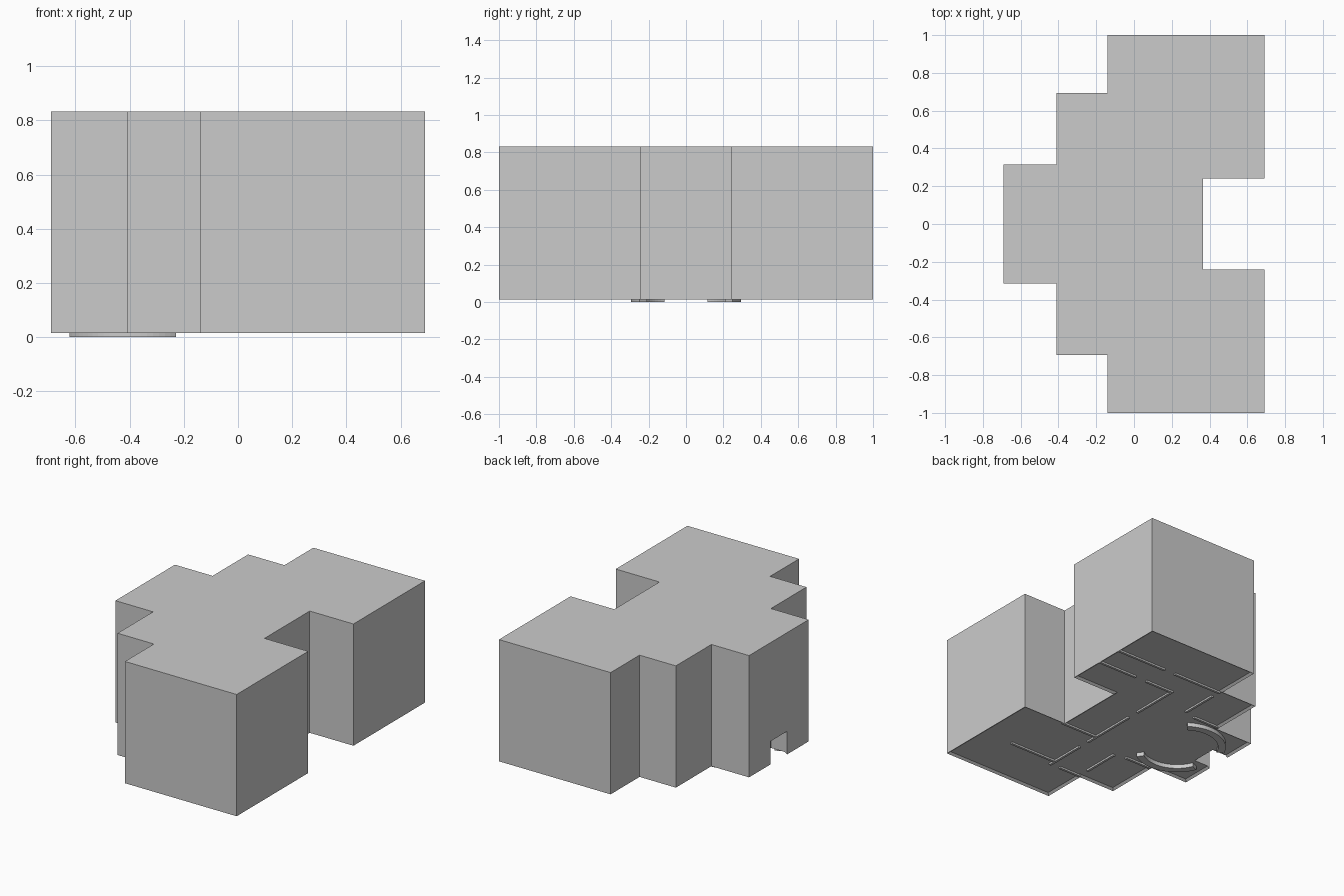
import bpy, bmesh, math

old = bpy.data.objects.get("Cube")
if old:
    bpy.data.objects.remove(old, do_unlink=True)

BASE, TOP, FLOOR, WALL = 0.015, 0.833, 0.027, 0.016

grey = bpy.data.materials.new("plain_grey")
grey.use_nodes = True
grey.diffuse_color = (0.6, 0.6, 0.6, 1)
grey.node_tree.nodes["Principled BSDF"].inputs["Base Color"].default_value = (0.6, 0.6, 0.6, 1)


def make_object(name, bm):
    bmesh.ops.recalc_face_normals(bm, faces=bm.faces[:])
    mesh = bpy.data.meshes.new(name)
    bm.to_mesh(mesh)
    bm.free()
    mesh.materials.append(grey)
    obj = bpy.data.objects.new(name, mesh)
    bpy.context.collection.objects.link(obj)
    return obj


def prism(outline, z0, z1):
    bm = bmesh.new()
    face = bm.faces.new([bm.verts.new((x, y, z0)) for x, y in outline])
    new = bmesh.ops.extrude_face_region(bm, geom=[face], use_keep_orig=True)["geom"]
    for v in new:
        if isinstance(v, bmesh.types.BMVert):
            v.co.z = z1
    bmesh.ops.recalc_face_normals(bm, faces=bm.faces[:])
    return bm


def box(name, x0, x1, y0, y1, z0, z1):
    return make_object(name, prism([(x0, y0), (x1, y0), (x1, y1), (x0, y1)], z0, z1))


# Building block: stepped footprint, mirrored front to back
half = [(0.365, 0.24), (0.69, 0.24), (0.69, 1), (-0.14, 1),
        (-0.14, 0.693), (-0.41, 0.693), (-0.41, 0.316), (-0.69, 0.316)]
footprint = half + [(x, -y) for x, y in reversed(half)]
bm = prism(footprint, BASE, TOP)

# Recessed underside, leaving the outer wall as a rim
bottom = [f for f in bm.faces if f.normal.z < -0.9]
bmesh.ops.inset_region(bm, faces=bottom, thickness=WALL, depth=0, use_even_offset=True)
for v in {v for f in bottom for v in f.verts}:
    v.co.z = FLOOR
building = make_object("building_block", bm)

# Entrance opening, open underneath
cutter = box("entrance_cutter", -0.75, -0.57, -0.087, 0.087, -0.05, 0.17)
cutter.hide_render = True
cutter.hide_viewport = True
cutter.display_type = 'WIRE'
cut = building.modifiers.new("entrance", 'BOOLEAN')
cut.operation = 'DIFFERENCE'
cut.solver = 'EXACT'
cut.object = cutter

# Partition walls showing under the floor: (x0, y0, x1, y1), with door gaps
partitions = [
    (0.10, -0.69, 0.10, -0.42), (0.10, -0.32, 0.10, 0.06), (0.10, 0.16, 0.10, 0.48),
    (0.10, 0.485, 0.30, 0.485), (0.40, 0.485, 0.68, 0.485),
    (-0.13, 0.67, 0.22, 0.67), (0.32, 0.67, 0.68, 0.67),
    (0.10, -0.25, 0.37, -0.25), (0.10, -0.65, 0.45, -0.65),
    (-0.13, -0.69, 0.02, -0.69),
]
for side in (-1, 1):
    partitions += [(-0.13, side * 0.36, -0.13, side * 0.60),
                   (-0.40, side * 0.33, -0.22, side * 0.33)]
h = WALL / 2
for i, (x0, y0, x1, y1) in enumerate(partitions):
    box(f"partition_wall_{i + 1}", min(x0, x1) - h, max(x0, x1) + h,
        min(y0, y1) - h, max(y0, y1) + h, BASE, FLOOR + 0.01)

# Curved entrance strips, one each side of the hall
for side, name in ((1, "back_curved_strip"), (-1, "front_curved_strip")):
    steps = 20
    angles = [math.radians(55 + 102 * i / steps) for i in range(steps + 1)]
    ring = [(0.263, a) for a in angles] + [(0.215, a) for a in reversed(angles)]
    outline = [(-0.38 + r * math.cos(a), side * (0.032 + r * math.sin(a))) for r, a in ring]
    make_object(name, prism(outline, 0, FLOOR + 0.01))
